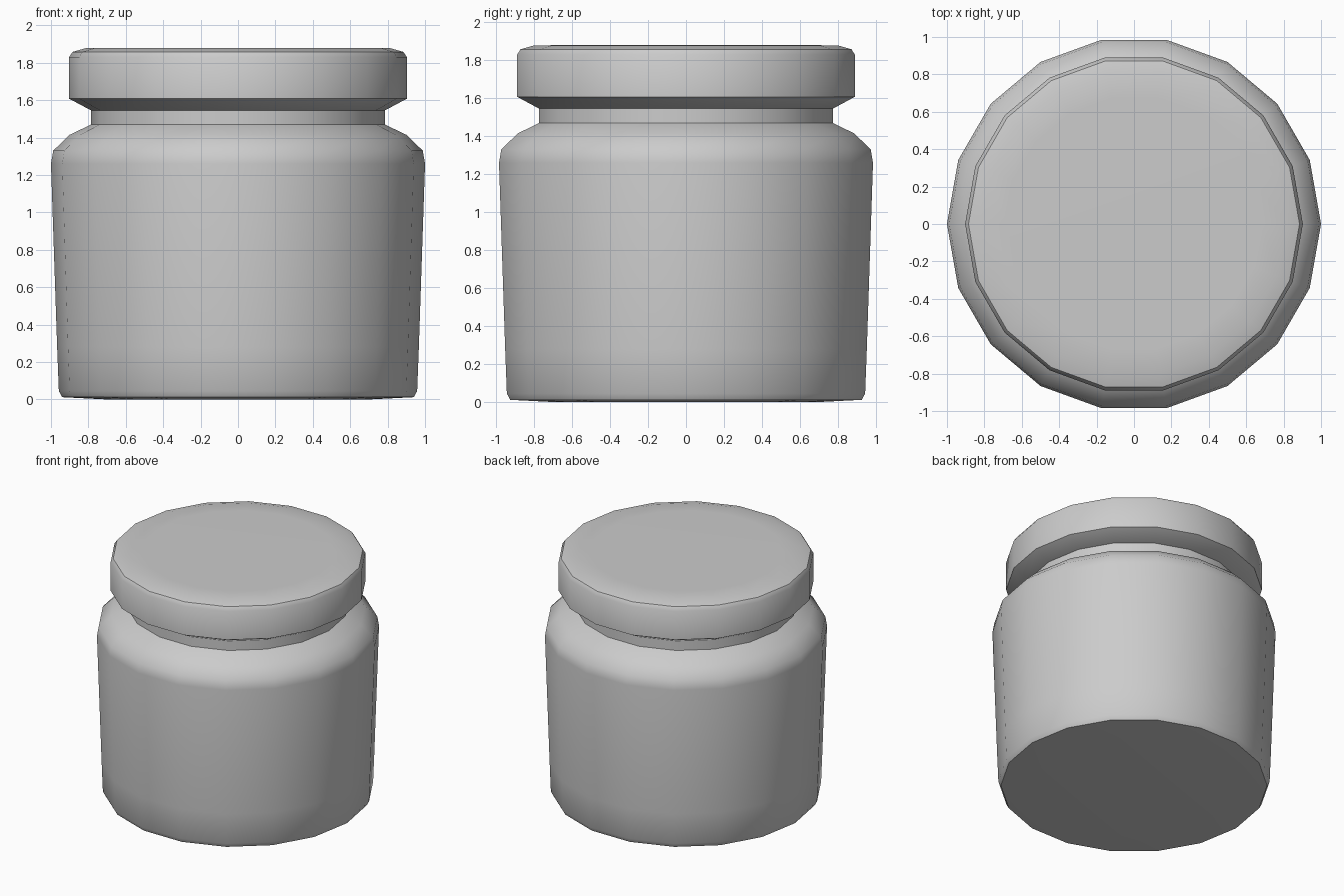
import bpy, bmesh, math

if "Cube" in bpy.data.objects:
    bpy.data.objects.remove(bpy.data.objects["Cube"], do_unlink=True)

SIDES = 18

# One plain grey for the whole jar
grey = bpy.data.materials.new("plain_grey")
grey.use_nodes = True
colour = (0.6, 0.6, 0.6, 1)
grey.diffuse_color = colour
grey.node_tree.nodes["Principled BSDF"].inputs["Base Color"].default_value = colour


def lathe(name, profile):
    """Spin a (radius, height) profile, bottom to top, and cap both ends."""
    bm = bmesh.new()
    rings = []
    for r, z in profile:
        angles = [2 * math.pi * i / SIDES for i in range(SIDES)]
        rings.append([bm.verts.new((r * math.cos(a), r * math.sin(a), z)) for a in angles])
    for low, high in zip(rings, rings[1:]):
        for i in range(SIDES):
            j = (i + 1) % SIDES
            bm.faces.new((low[i], low[j], high[j], high[i]))
    bm.faces.new(rings[0][::-1])
    bm.faces.new(rings[-1])
    mesh = bpy.data.meshes.new(name)
    bm.to_mesh(mesh)
    bm.free()
    mesh.materials.append(grey)
    obj = bpy.data.objects.new(name, mesh)
    bpy.context.collection.objects.link(obj)
    bpy.ops.object.select_all(action="DESELECT")
    obj.select_set(True)
    bpy.context.view_layer.objects.active = obj
    bpy.ops.object.shade_smooth_by_angle(angle=math.radians(38))
    return obj


# Tapered body with rounded shoulder and a straight neck
lathe("jar_body", [
    (0.70, 0.0), (0.94, 0.012), (0.958, 0.045), (0.967, 0.28), (1.0, 1.26),
    (0.988, 1.33), (0.90, 1.415), (0.785, 1.47), (0.785, 1.548),
])

# Lid with a flared underside and a softened top rim
lathe("lid", [
    (0.785, 1.545), (0.903, 1.608), (0.903, 1.83), (0.885, 1.858),
    (0.815, 1.878), (0.68, 1.88),
])
